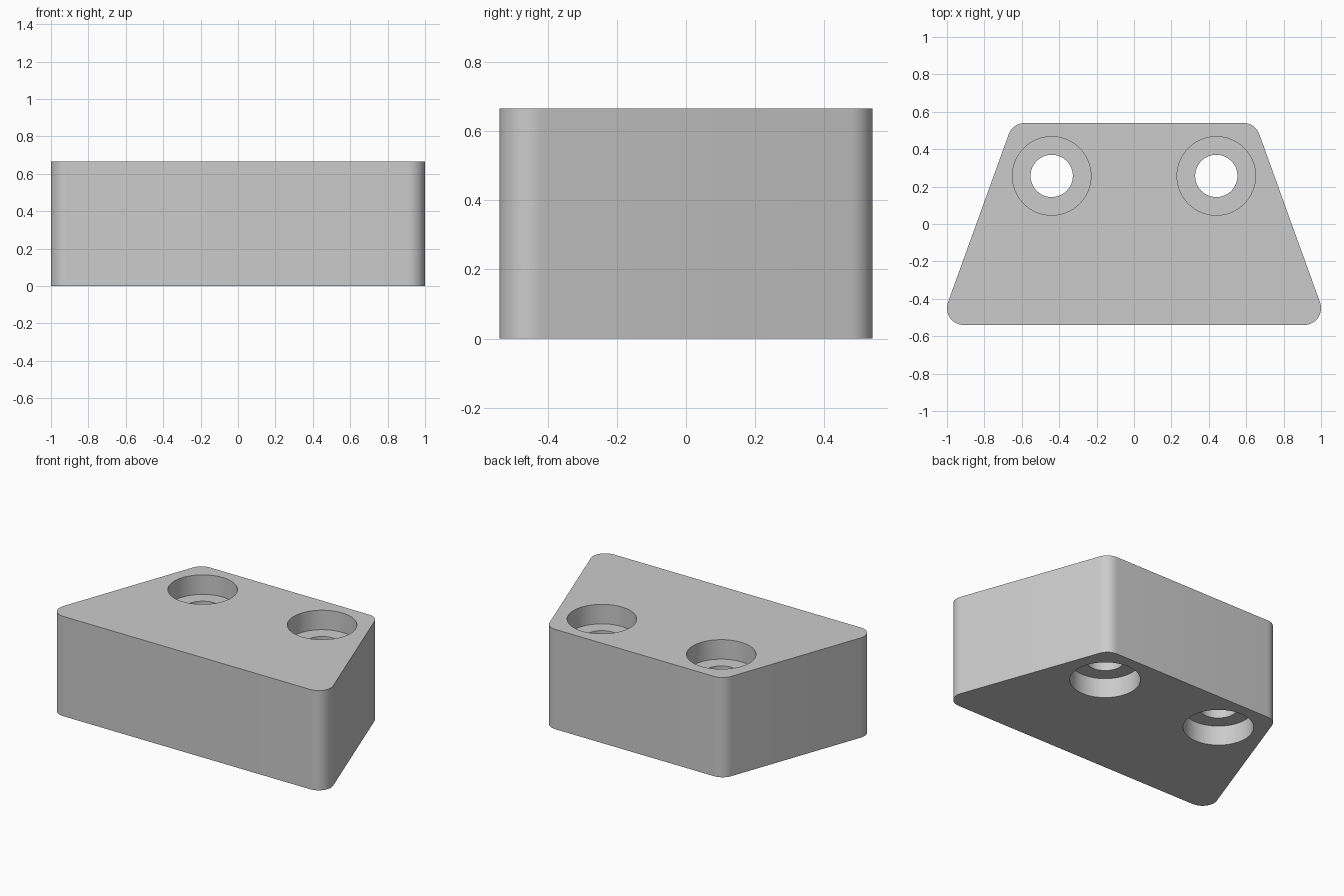
import bpy
import bmesh
from math import cos, sin, pi, atan2

HEIGHT = 0.665
CORNER_R = 0.09
HOLE_R, BORE_R, BORE_DEPTH = 0.113, 0.21, 0.13

if "Cube" in bpy.data.objects:
    bpy.data.objects.remove(bpy.data.objects["Cube"])

grey = bpy.data.materials.new("plain grey")
grey.use_nodes = True
colour = (0.6, 0.6, 0.6, 1)
grey.diffuse_color = colour
grey.node_tree.nodes["Principled BSDF"].inputs["Base Color"].default_value = colour


def arc(cx, cy, r, start, end, steps):
    """Points along an arc."""
    angles = [start + (end - start) * i / steps for i in range(steps + 1)]
    return [(cx + r * cos(a), cy + r * sin(a)) for a in angles]


def loft(name, layers):
    """Skin a stack of (outline, z) layers and cap both ends."""
    bm = bmesh.new()
    rings = [[bm.verts.new((x, y, z)) for x, y in pts] for pts, z in layers]
    n = len(rings[0])
    for low, high in zip(rings, rings[1:]):
        for i in range(n):
            j = (i + 1) % n
            bm.faces.new((low[i], low[j], high[j], high[i]))
    bm.faces.new(rings[0][::-1])
    bm.faces.new(rings[-1])
    bmesh.ops.recalc_face_normals(bm, faces=bm.faces)
    mesh = bpy.data.meshes.new(name)
    bm.to_mesh(mesh)
    bm.free()
    mesh.materials.append(grey)
    obj = bpy.data.objects.new(name, mesh)
    bpy.context.collection.objects.link(obj)
    return obj


# Tapered block with rounded vertical corners
front_c, back_c = (0.91, -0.45), (0.585, 0.45)
tilt = atan2(front_c[0] - back_c[0], back_c[1] - front_c[1])
right_half = (arc(*front_c, CORNER_R, -pi / 2, tilt, 16)
              + arc(*back_c, CORNER_R, tilt, pi / 2, 10))
outline = right_half + [(-x, y) for x, y in reversed(right_half)]
block = loft("mounting_block", [(outline, 0), (outline, HEIGHT)])

# Through holes, counterbored from above and below
for side in (-1, 1):
    wide, narrow = (arc(side * 0.44, 0.257, r, 0, 2 * pi, 64)[:-1]
                    for r in (BORE_R, HOLE_R))
    cutter = loft("hole_cutter", [
        (wide, -0.1), (wide, BORE_DEPTH), (narrow, BORE_DEPTH),
        (narrow, HEIGHT - BORE_DEPTH), (wide, HEIGHT - BORE_DEPTH),
        (wide, HEIGHT + 0.1)])
    cutter.hide_render = True
    cut = block.modifiers.new("hole", "BOOLEAN")
    cut.operation = "DIFFERENCE"
    cut.solver = "EXACT"
    cut.object = cutter
    bpy.context.view_layer.objects.active = block
    bpy.ops.object.modifier_apply(modifier=cut.name)
    bpy.data.objects.remove(cutter)

# Smooth round walls with crisp rims
bpy.ops.object.select_all(action="DESELECT")
block.select_set(True)
bpy.context.view_layer.objects.active = block
bpy.ops.object.shade_smooth_by_angle(angle=pi / 6)
